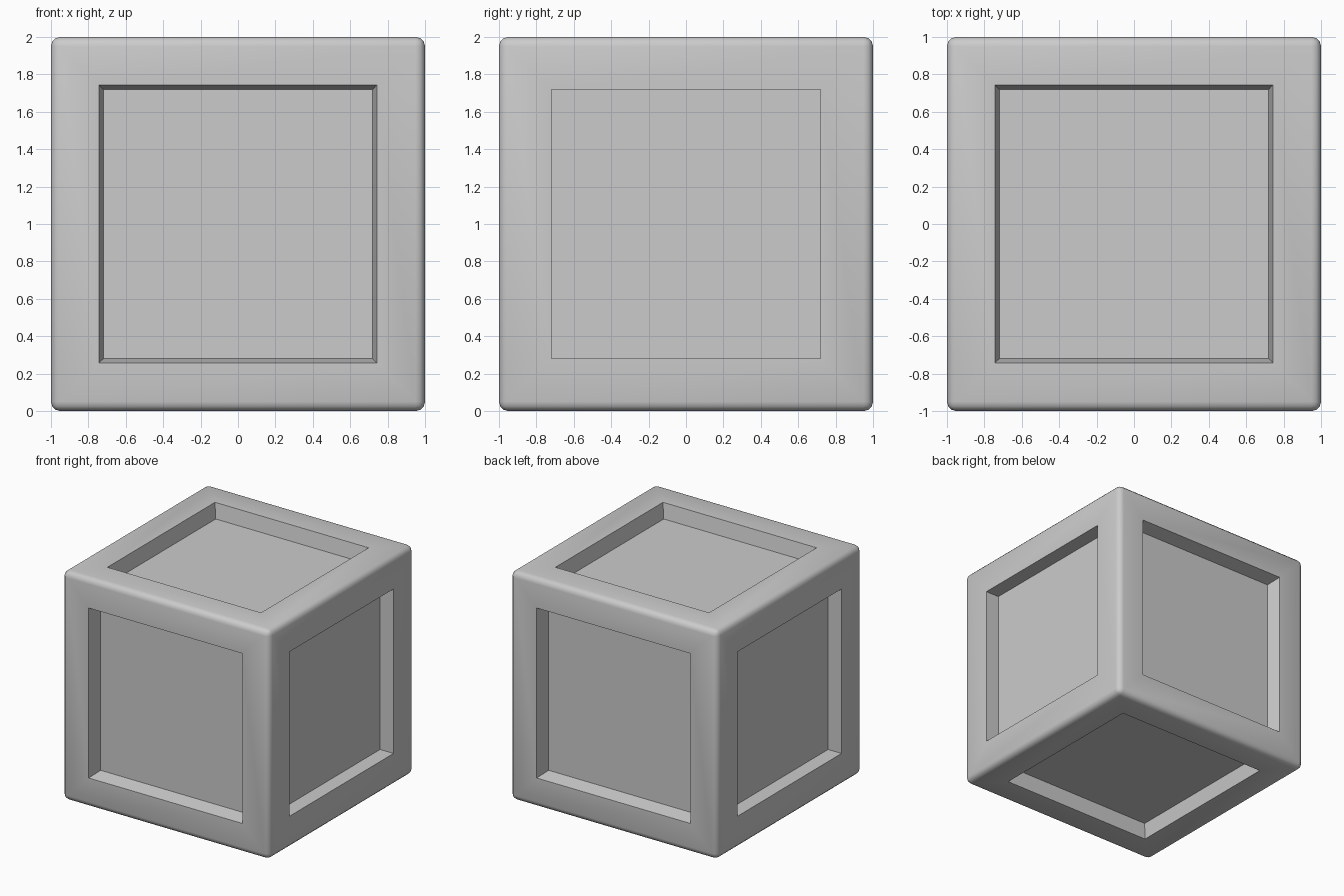
import bpy, bmesh
from math import radians, copysign

if "Cube" in bpy.data.objects:
    bpy.data.objects.remove(bpy.data.objects["Cube"])

BEVEL, DEPTH, FLOOR = 0.05, 0.13, 0.718

# rounded cube body
bm = bmesh.new()
bmesh.ops.create_cube(bm, size=2.0)
bmesh.ops.bevel(bm, geom=bm.edges[:], offset=BEVEL, offset_type='OFFSET',
                segments=3, profile=0.5, affect='EDGES')
bm.normal_update()


def inset_to(face, axis, half, level):
    """Inset a side face, then place its inner loop at an exact size and level."""
    bmesh.ops.inset_individual(bm, faces=[face], thickness=0.02)
    for v in face.verts:
        for i in range(3):
            v.co[i] = copysign(level if i == axis else half, v.co[i])


# recessed panel on all six sides: tapered walls, straight on the left and right
for face in [f for f in bm.faces if f.calc_area() > 2]:
    axis = max(range(3), key=lambda i: abs(face.normal[i]))
    inset_to(face, axis, FLOOR if axis == 0 else 0.742, 1.0)
    inset_to(face, axis, FLOOR, 1.0 - DEPTH)

bm.normal_update()
mesh = bpy.data.meshes.new("panelled_crate")
bm.to_mesh(mesh)
bm.free()
crate = bpy.data.objects.new("panelled_crate", mesh)
bpy.context.collection.objects.link(crate)
crate.location.z = 1.0

# smooth rounded edges, crisp recess edges
bpy.context.view_layer.objects.active = crate
crate.select_set(True)
bpy.ops.object.shade_smooth_by_angle(angle=radians(40))
